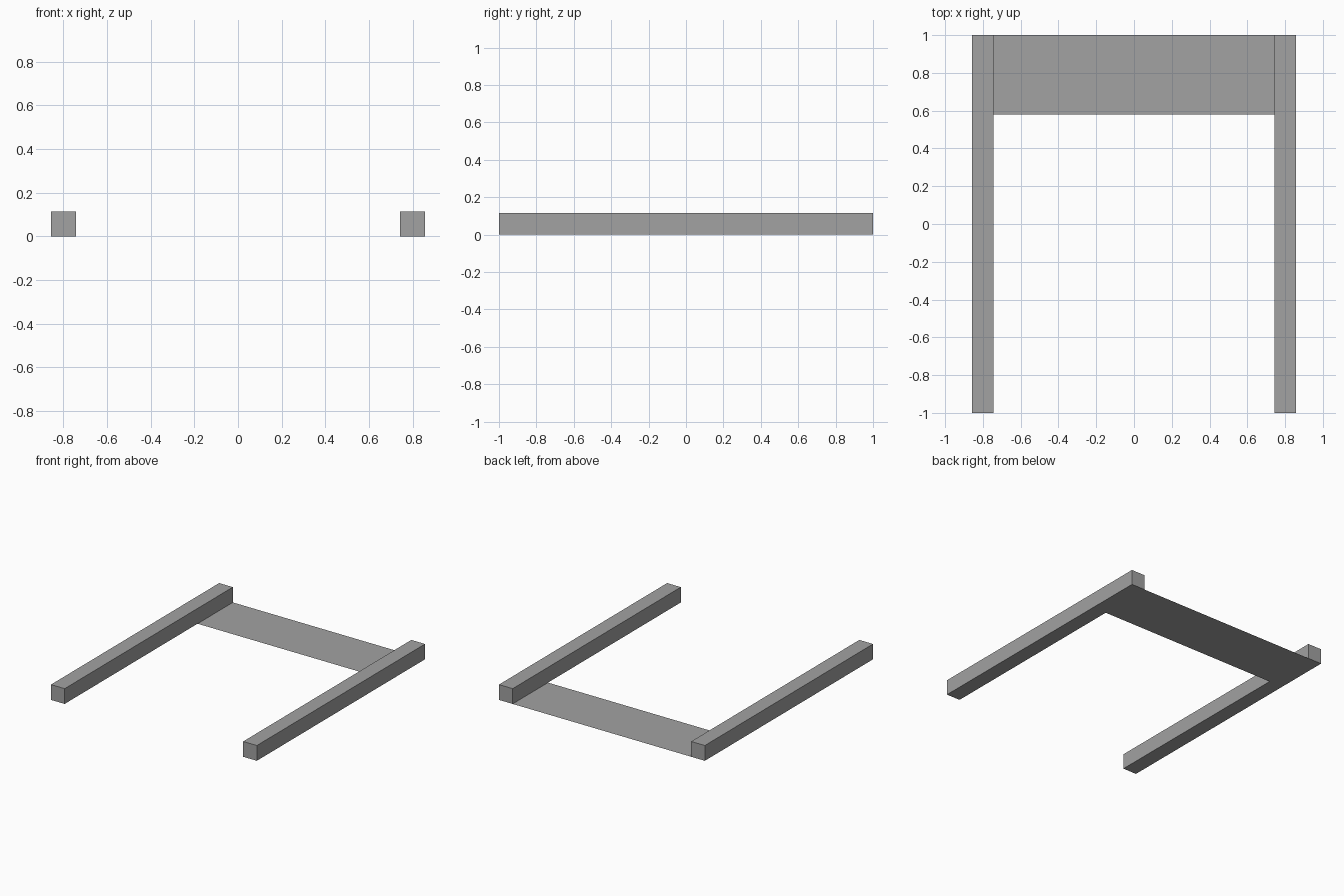
import bpy

if "Cube" in bpy.data.objects:
    bpy.data.objects.remove(bpy.data.objects["Cube"])

# Single flat colour
grey = bpy.data.materials.new("mid_grey")
grey.diffuse_color = (0.36, 0.36, 0.36, 1.0)
grey.use_nodes = True
grey.node_tree.nodes["Principled BSDF"].inputs["Base Color"].default_value = grey.diffuse_color

OUTER, INNER = 0.857, 0.743
HEIGHT = 0.115
PLATE_FRONT = 0.58


def finish(name, size):
    """Name the active primitive, scale its mesh and colour it."""
    obj = bpy.context.object
    obj.name = name
    for v in obj.data.vertices:
        v.co = (v.co.x * size[0], v.co.y * size[1], v.co.z * size[2])
    obj.data.materials.append(grey)
    return obj


# Two long side rails
for name, side in (("left_rail", -1), ("right_rail", 1)):
    bpy.ops.mesh.primitive_cube_add(
        size=1, location=(side * (OUTER + INNER) / 2, 0, HEIGHT / 2))
    finish(name, (OUTER - INNER, 2.0, HEIGHT))

# Thin sheet joining the rails at the back, flush with their undersides
bpy.ops.mesh.primitive_plane_add(size=1, location=(0, (1 + PLATE_FRONT) / 2, 0))
finish("back_plate", (2 * INNER, 1 - PLATE_FRONT, 1))
